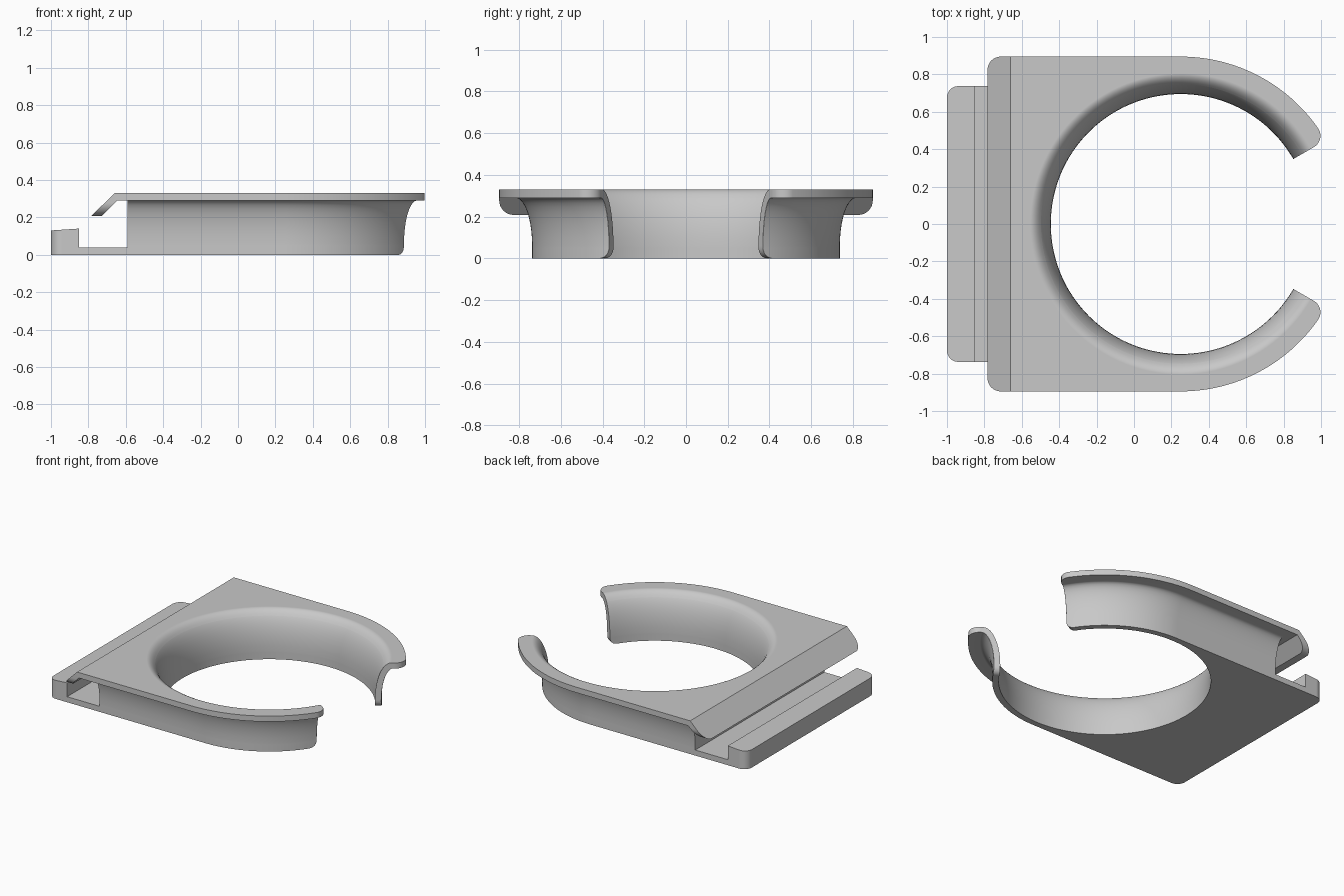
import bpy, bmesh
from math import sin, cos, asin, sqrt, pi, radians

cube = bpy.data.objects.get("Cube")
if cube:
    bpy.data.objects.remove(cube, do_unlink=True)

grey = bpy.data.materials.new("plain grey")
grey.use_nodes = True
grey.diffuse_color = (0.58, 0.58, 0.58, 1)
grey.node_tree.nodes["Principled BSDF"].inputs["Base Color"].default_value = grey.diffuse_color

CX = 0.25          # ring centre
GAP = radians(30)  # half angle of the ring opening
HOLE, WALL, RIM = 0.695, 0.737, 0.895
TOP, LEDGE = 0.33, 0.29


def finish(bm, name):
    bmesh.ops.recalc_face_normals(bm, faces=bm.faces)
    mesh = bpy.data.meshes.new(name)
    bm.to_mesh(mesh)
    bm.free()
    mesh.materials.append(grey)
    ob = bpy.data.objects.new(name, mesh)
    bpy.context.collection.objects.link(ob)
    bpy.ops.object.select_all(action="DESELECT")
    ob.select_set(True)
    bpy.context.view_layer.objects.active = ob
    bpy.ops.object.shade_smooth_by_angle(angle=radians(30))
    # Keep the large flat faces evenly shaded beside the curves
    ob.modifiers.new("flat_face_normals", "WEIGHTED_NORMAL").keep_sharp = True


def flare(z, top, spread):
    """Sideways growth of a wall that curves outward up to the height top."""
    t = min(1, max(0, (z - 0.06) / (top - 0.06)))
    return spread * (1 - sqrt(1 - t * t))


def outline(z, outer, back, tip, start):
    """C-shaped loop: rounded tips, outer arcs, straight sides, round hole."""
    phi = asin(tip / (outer - tip))
    mid = start + phi
    tx, ty = CX + (outer - tip) * cos(mid), (outer - tip) * sin(mid)
    half = []
    for i in range(11):
        a = start - pi / 2 + (phi + pi / 2) * i / 10
        half.append((tx + tip * cos(a), ty + tip * sin(a)))
    for i in range(1, 29):
        a = mid + (pi / 2 - mid) * i / 28
        half.append((CX + outer * cos(a), outer * sin(a)))
    half.append((back, outer))
    loop = half + [(x, -y) for x, y in reversed(half)]
    r = HOLE + flare(z, TOP, 0.11)
    for i in range(97):
        a = 2 * pi - start - (2 * pi - 2 * start) * i / 96
        loop.append((CX + r * cos(a), r * sin(a)))
    return [(x, y, z) for x, y in loop]


# Ring body with flared wall, rounded lower arm corners and overhanging top plate
levels = []
ROUND = 0.05
heights = [ROUND * (1 - cos(pi / 2 * i / 6)) for i in range(7)]
heights += [0.06 + (LEDGE - 0.06) * sin(pi / 2 * i / 10) for i in range(11)]
for z in heights:
    low = max(0, ROUND - z)
    recede = (ROUND - sqrt(ROUND ** 2 - low ** 2)) / 0.72
    levels.append(outline(z, WALL + flare(z, LEDGE, 0.08), -0.59, 0.002, GAP + recede))
first = asin((LEDGE - 0.06) / (TOP - 0.06))
for i in range(7):
    z = 0.06 + (TOP - 0.06) * sin(first + (pi / 2 - first) * i / 6)
    levels.append(outline(z, RIM, -0.66, 0.07, GAP))

bm = bmesh.new()
rings = [[bm.verts.new(p) for p in loop] for loop in levels]
for a, b in zip(rings, rings[1:]):
    for i in range(len(a)):
        j = (i + 1) % len(a)
        bm.faces.new((a[i], a[j], b[j], b[i]))
bm.faces.new(rings[0])
bm.faces.new(rings[-1])
finish(bm, "ring_body")


def extrude_profile(name, profile, half_width, corner_x, radius):
    """Extrude an x-z profile along y and round its corners left of corner_x."""
    bm = bmesh.new()
    sides = [[bm.verts.new((x, y, z)) for x, z in profile] for y in (-half_width, half_width)]
    n = len(profile)
    for s in sides:
        bm.faces.new(s)
    for i in range(n):
        j = (i + 1) % n
        bm.faces.new((sides[0][i], sides[0][j], sides[1][j], sides[1][i]))
    corners = [e for e in bm.edges
               if all(v.co.x < corner_x for v in e.verts)
               and abs(e.verts[0].co.y - e.verts[1].co.y) < 0.01]
    bmesh.ops.bevel(bm, geom=corners, offset=radius, segments=8, profile=0.5, affect="EDGES")
    finish(bm, name)


# Slotted tray with raised lip
extrude_profile("tray", [(-1, 0), (-0.59, 0), (-0.59, 0.04), (-0.85, 0.04),
                         (-0.85, 0.14), (-1, 0.13)], WALL, -0.9, 0.06)
# Sloping flap along the edge of the top plate
extrude_profile("sloping_flap", [(-0.66, 0.33), (-0.783, 0.208), (-0.727, 0.208),
                                 (-0.645, 0.29)], RIM, -0.7, 0.07)
